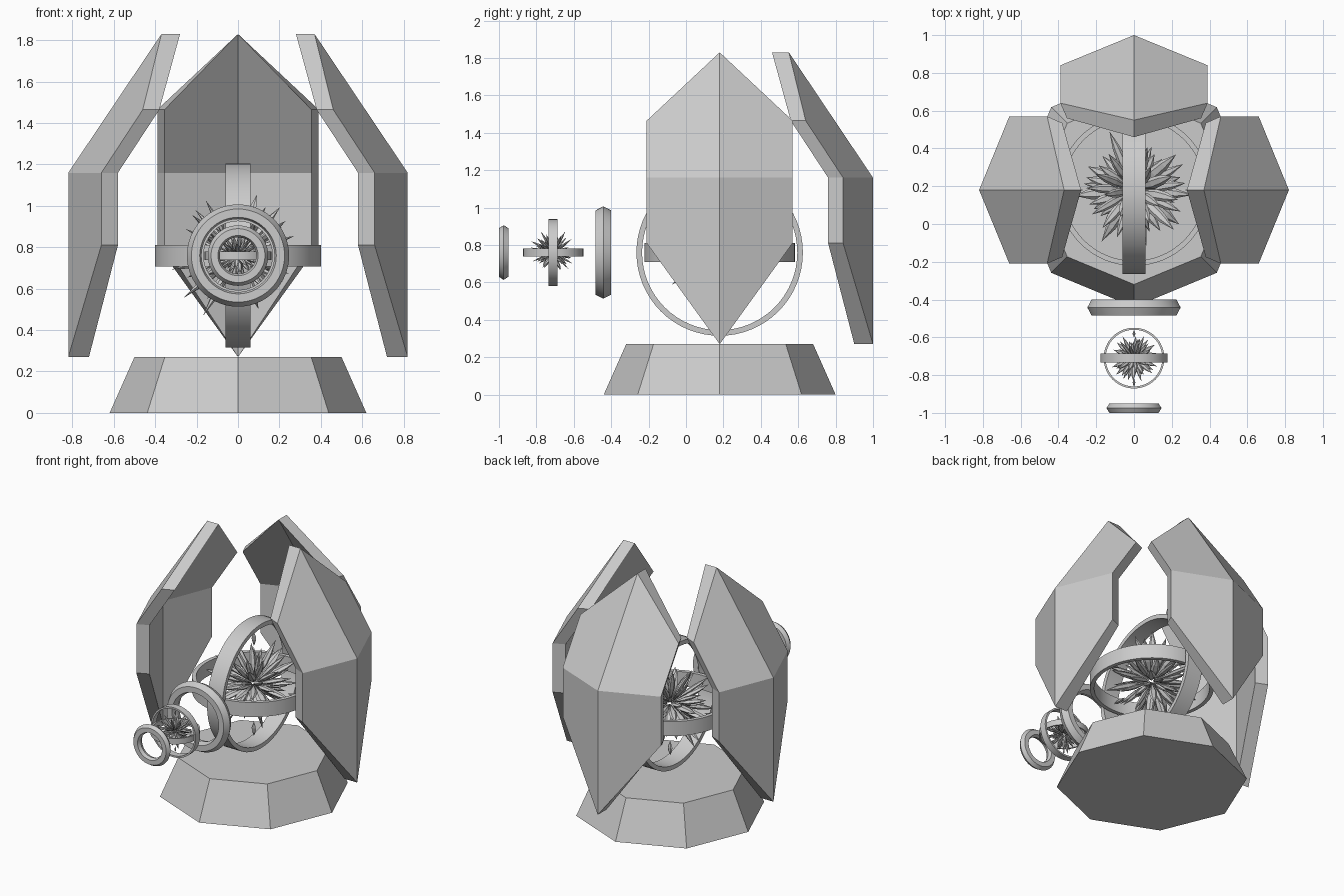
import bpy, bmesh, math, random
from mathutils import Vector, Matrix

if "Cube" in bpy.data.objects:
    bpy.data.objects.remove(bpy.data.objects["Cube"])

random.seed(4)
CY, CZ = 0.18, 0.76      # centre of the main cage


def finish(bm, name, matrix=Matrix(), smooth=False):
    bmesh.ops.recalc_face_normals(bm, faces=bm.faces[:])
    me = bpy.data.meshes.new(name)
    bm.to_mesh(me)
    bm.free()
    me.transform(matrix)
    ob = bpy.data.objects.new(name, me)
    bpy.context.collection.objects.link(ob)
    if smooth:
        bpy.ops.object.select_all(action='DESELECT')
        ob.select_set(True)
        bpy.context.view_layer.objects.active = ob
        bpy.ops.object.shade_smooth_by_angle(angle=math.radians(25))
    return ob


def ring(name, profile, matrix, n=64):
    """Sweep a closed (radius, height) profile around local z."""
    bm = bmesh.new()
    loops = []
    for i in range(n):
        a = 2 * math.pi * i / n
        loops.append([bm.verts.new((r * math.cos(a), r * math.sin(a), h)) for r, h in profile])
    k = len(profile)
    for i in range(n):
        p, q = loops[i], loops[(i + 1) % n]
        for j in range(k):
            bm.faces.new((p[j], q[j], q[(j + 1) % k], p[(j + 1) % k]))
    return finish(bm, name, matrix, True)


def band(r0, r1, h):
    return [(r0, -h), (r1, -h), (r1, h), (r0, h)]


def bevelled(r_in, r_in_edge, r_out_edge, r_out, h):
    return [(r_in, 0), (r_in_edge, -h), (r_out_edge, -h), (r_out, 0), (r_out_edge, h), (r_in_edge, h)]


# octagonal pedestal, corners on the axes
bm = bmesh.new()
bmesh.ops.create_cone(bm, cap_ends=True, segments=8, radius1=0.62, radius2=0.50, depth=0.27)
finish(bm, "pedestal", Matrix.Translation((0, CY, 0.135)))


# folded shell panel, built facing +x
def panel(name, angle):
    bm = bmesh.new()

    def skin(w, ridge, edge):
        pts = [(ridge[0], 0, 1.83), (ridge[1], 0, 1.16), (ridge[1], 0, 0.27)]
        for s in (-1, 1):
            pts += [(edge[0], s * w, 1.465), (edge[1], s * w, 1.16), (edge[1], s * w, 0.81)]
        v = [bm.verts.new(p) for p in pts]
        for o in (3, 6):
            bm.faces.new((v[0], v[o], v[o + 1], v[1]))
            bm.faces.new((v[1], v[o + 1], v[o + 2], v[2]))
        return [v[i] for i in (0, 3, 4, 5, 2, 8, 7, 6)]

    a = skin(0.39, (0.37, 0.82), (0.46, 0.66))
    b = skin(0.355, (0.28, 0.72), (0.38, 0.58))
    for i in range(8):
        j = (i + 1) % 8
        bm.faces.new((a[i], a[j], b[j], b[i]))
    finish(bm, name, Matrix.Translation((0, CY, 0)) @ Matrix.Rotation(angle, 4, 'Z'))


for label, deg in (("right", 0), ("back", 90), ("left", 180)):
    panel(label + "_shell_panel", math.radians(deg))


# burst of leaf-shaped crystals
def crystal_burst(name, matrix, n=64):
    bm = bmesh.new()

    def shard(d, r0, r1, w):
        rot = d.to_track_quat('Z', 'Y').to_matrix()
        tail, tip = bm.verts.new(d * r0), bm.verts.new(d * r1)
        rows = []
        for t, f in ((0.45, 1.0), (0.7, 0.85)):
            z = r0 + (r1 - r0) * t
            rows.append([bm.verts.new(rot @ Vector((f * w * math.cos(k * math.pi / 3),
                                                    0.6 * f * w * math.sin(k * math.pi / 3), z)))
                         for k in range(6)])
        for k in range(6):
            m = (k + 1) % 6
            bm.faces.new((tail, rows[0][m], rows[0][k]))
            bm.faces.new((rows[0][k], rows[0][m], rows[1][m], rows[1][k]))
            bm.faces.new((rows[1][k], rows[1][m], tip))

    for i in range(n):
        z = 1 - 2 * (i + 0.5) / n
        a = i * 2.39996
        s = math.sqrt(1 - z * z)
        d = Vector((s * math.cos(a), s * math.sin(a), z))
        shard(d, 0.02, random.uniform(0.22, 0.34), random.uniform(0.022, 0.034))
    # loose outer splinters on the axes
    for ax in ((1, 0, 0), (0, 1, 0), (0, 0, 1)):
        for sgn in (-1, 1):
            shard(Vector(ax) * sgn, 0.27, 0.375, 0.018)
    finish(bm, name, matrix)


# large gyroscope cage and the small copy, turned a quarter
for label, y, sc, turn in (("large", CY, 1.0, 0), ("small", -0.71, 0.4, 90)):
    m = (Matrix.Translation((0, y, CZ)) @ Matrix.Rotation(math.radians(turn), 4, 'Z')
         @ Matrix.Scale(sc, 4))
    ring(label + "_upright_ring", band(0.415, 0.445, 0.06), m @ Matrix.Rotation(math.pi / 2, 4, 'Y'))
    ring(label + "_level_ring", band(0.375, 0.402, 0.052), m)
    crystal_burst(label + "_crystal_burst", m)

# bevelled lens rings in front
face_front = Matrix.Rotation(math.pi / 2, 4, 'X')
ring("rear_lens_ring", bevelled(0.172, 0.185, 0.225, 0.247, 0.042),
     Matrix.Translation((0, -0.442, CZ)) @ face_front)
ring("front_lens_ring", bevelled(0.088, 0.097, 0.13, 0.146, 0.025),
     Matrix.Translation((0, -0.975, CZ)) @ face_front)
